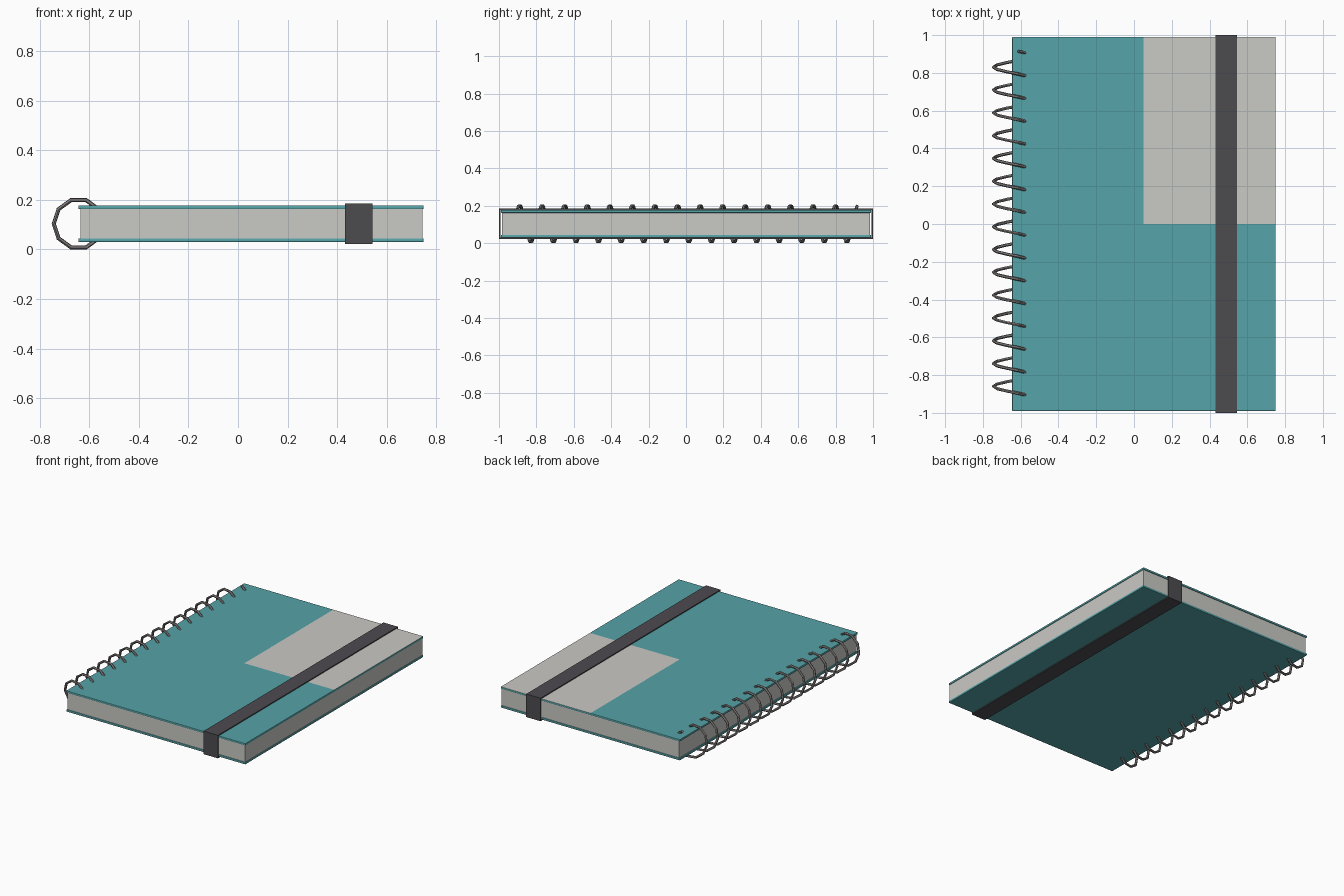
import bpy, bmesh, math

if "Cube" in bpy.data.objects:
    bpy.data.objects.remove(bpy.data.objects["Cube"])

MID = 0.104  # height of the book's middle plane


def material(name, rgb):
    m = bpy.data.materials.new(name)
    m.diffuse_color = (*rgb, 1)
    m.use_nodes = True
    m.node_tree.nodes["Principled BSDF"].inputs["Base Color"].default_value = m.diffuse_color
    return m


teal = material("teal", (0.093, 0.371, 0.392))
paper = material("pale grey", (0.59, 0.585, 0.555))
elastic = material("charcoal", (0.073, 0.070, 0.078))
metal = material("wire grey", (0.25, 0.23, 0.225))


def box(name, x, y, z, mats, bevel=0, cuts=()):
    """Box between min/max pairs, with optional bevel and plane cuts."""
    bm = bmesh.new()
    bmesh.ops.create_cube(bm, size=1)
    for v in bm.verts:
        for i, (lo, hi) in enumerate((x, y, z)):
            v.co[i] = lo if v.co[i] < 0 else hi
    if bevel:
        bmesh.ops.bevel(bm, geom=bm.edges[:], offset=bevel, segments=2,
                        profile=0.5, affect='EDGES')
    for co, no in cuts:
        bmesh.ops.bisect_plane(bm, geom=bm.verts[:] + bm.edges[:] + bm.faces[:],
                               plane_co=co, plane_no=no)
    mesh = bpy.data.meshes.new(name)
    bm.to_mesh(mesh)
    bm.free()
    for m in mats:
        mesh.materials.append(m)
    ob = bpy.data.objects.new(name, mesh)
    bpy.context.collection.objects.link(ob)
    return ob


# Page block
box("pages", (-0.637, 0.746), (-0.985, 0.985), (0.04, 0.168), [paper])

# Covers; the front one carries a pale corner panel
cover_x, cover_y = (-0.645, 0.75), (-0.99, 0.99)
box("back_cover", cover_x, cover_y, (0.030, 0.045), [teal], 0.004)
front = box("front_cover", cover_x, cover_y, (0.163, 0.178), [teal, paper], 0.004,
            [((0.05, 0, 0), (1, 0, 0)), ((0, 0, 0), (0, 1, 0))])
for f in front.data.polygons:
    if f.normal.z > 0.9 and f.center.x > 0.05 and f.center.y > 0:
        f.material_index = 1

# Elastic band: a closed loop around the book, two slabs and two ends
BX = (0.432, 0.544)
T = 0.007
loop = [(1.0, MID + 0.081), (1.0, MID - 0.081), (-1.0, MID - 0.081), (-1.0, MID + 0.081)]
bm = bmesh.new()
rings = []
for px in BX:
    for inset in (0, T):
        rings.append([bm.verts.new((px, y - math.copysign(inset, y),
                                    z - math.copysign(inset, z - MID))) for y, z in loop])
for a, b in ((0, 2), (2, 3), (3, 1), (1, 0)):
    for i in range(4):
        j = (i + 1) % 4
        bm.faces.new((rings[a][i], rings[a][j], rings[b][j], rings[b][i]))
bmesh.ops.recalc_face_normals(bm, faces=bm.faces[:])
mesh = bpy.data.meshes.new("elastic_band")
bm.to_mesh(mesh)
bm.free()
mesh.materials.append(elastic)
bpy.context.collection.objects.link(bpy.data.objects.new("elastic_band", mesh))

# Spiral binding: ten-sided helix through the spine edge
SIDES, TURNS, PITCH, R = 10, 15, 0.1207, 0.1
count = SIDES * TURNS + 3
curve = bpy.data.curves.new("spiral_binding", 'CURVE')
curve.dimensions = '3D'
curve.bevel_depth = 0.0085
curve.bevel_resolution = 1
curve.use_fill_caps = True
spline = curve.splines.new('POLY')
spline.points.add(count - 1)
spline.use_smooth = False
for i, p in enumerate(spline.points):
    a = 2 * math.pi * i / SIDES
    p.co = (-0.644 + R * math.cos(a), -0.92 + PITCH * i / SIDES,
            MID + R * math.sin(a), 1)
curve.materials.append(metal)
bpy.context.collection.objects.link(bpy.data.objects.new("spiral_binding", curve))
